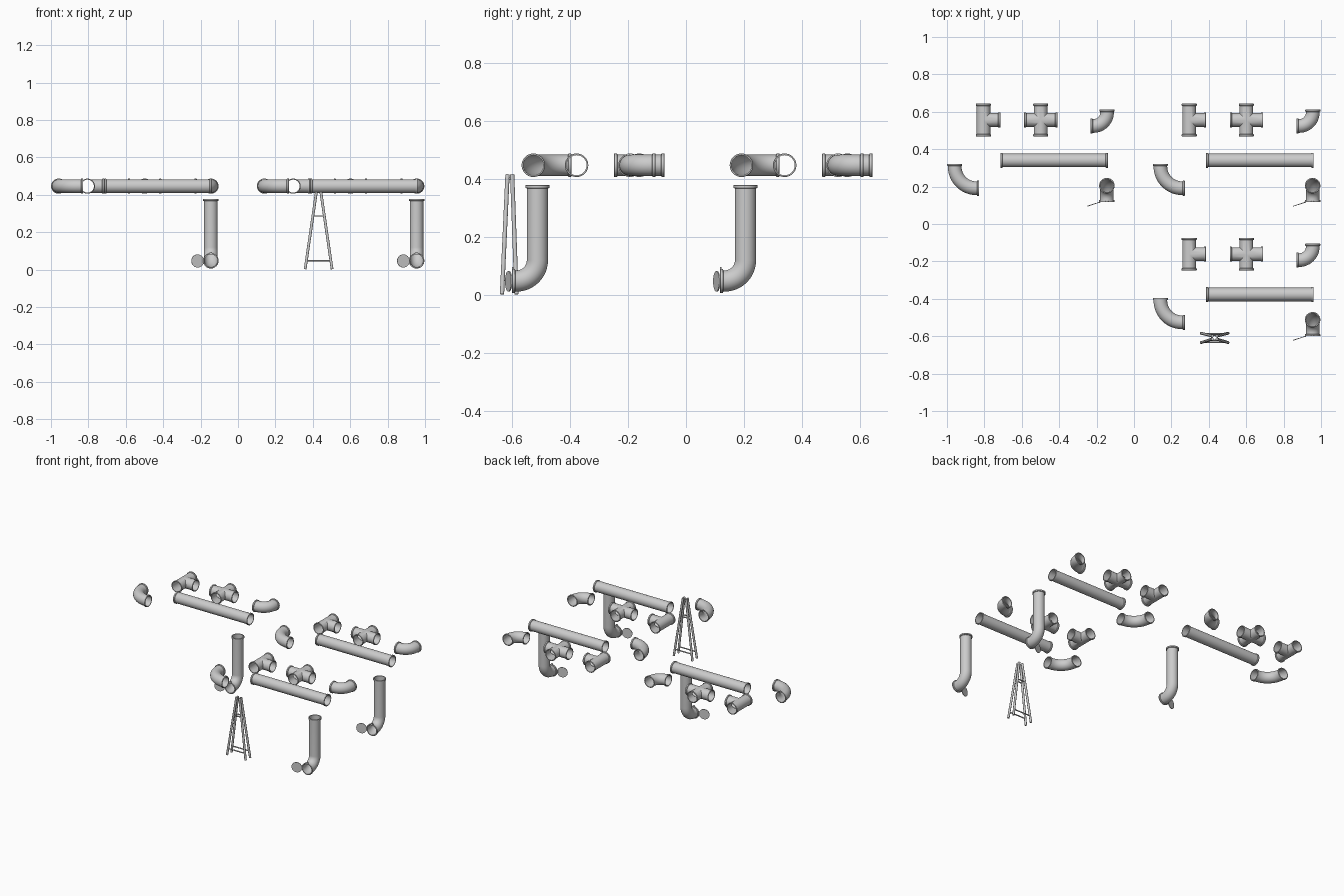
import bpy, bmesh, math
from mathutils import Vector as V, Matrix

if "Cube" in bpy.data.objects:
    bpy.data.objects.remove(bpy.data.objects["Cube"])

Z = 0.446                      # height of the overhead fittings
BODY, COLLAR, BORE, SEG = 0.0365, 0.0405, 0.0345, 32


def finish(name, bm):
    bmesh.ops.recalc_face_normals(bm, faces=bm.faces)
    me = bpy.data.meshes.new(name)
    bm.to_mesh(me)
    bm.free()
    ob = bpy.data.objects.new(name, me)
    bpy.context.collection.objects.link(ob)
    return ob


def sweep(name, stations, side, loop=False):
    """Loft circles through (point, tangent, radius); loop joins last to first."""
    bm = bmesh.new()
    side = V(side)
    rings = []
    for p, t, r in stations:
        u = side.cross(t).normalized()
        rings.append([bm.verts.new(p + r * (math.cos(a) * side + math.sin(a) * u))
                      for a in (math.tau * i / SEG for i in range(SEG))])
    for k in range(len(rings) if loop else len(rings) - 1):
        a, b = rings[k], rings[(k + 1) % len(rings)]
        for i in range(SEG):
            j = (i + 1) % SEG
            bm.faces.new((a[i], a[j], b[j], b[i]))
    if not loop:
        bm.faces.new(rings[0])
        bm.faces.new(rings[-1])
    return finish(name, bm)


def outer(path, rc=COLLAR, ends=(True, True)):
    """Outside profile of a pipe with a bevelled collar at chosen ends."""
    (p0, t0), (p1, t1) = path[0], path[-1]
    prof = ((0, rc - .0015), (.0015, rc), (.010, rc), (.012, BODY))
    s = [(p0 + t0 * d, t0, r) for d, r in prof] if ends[0] else [(p0, t0, BODY)]
    s += [(p, t, BODY) for p, t in path[1:-1]]
    s += [(p1 - t1 * d, t1, r) for d, r in reversed(prof)] if ends[1] else [(p1, t1, BODY)]
    return s


def pipe(name, path, side, rc=COLLAR):
    inner = [(p, t, BORE) for p, t in reversed(path)]
    return sweep(name, outer(path, rc) + inner, side, True)


def bend(start, d0, d1, lead, radius, tail):
    """Path: straight lead, quarter turn from d0 to d1, straight tail."""
    p, d0, d1 = V(start), V(d0), V(d1)
    path = [(p, d0)]
    q = p + d0 * lead
    for i in range(13):
        a = math.pi / 2 * i / 12
        path.append((q + radius * (math.sin(a) * d0 + (1 - math.cos(a)) * d1),
                     math.cos(a) * d0 + math.sin(a) * d1))
    path.append((path[-1][0] + d1 * tail, d1))
    return path


def fitting(name, c, arms):
    """Junction: union of collared arms, then bored out."""
    c = V(c)
    def line(d, a, b):
        return [(c + V(d) * a, V(d)), (c + V(d) * b, V(d))]
    first, rest = arms[0], arms[1:]
    ob = sweep(name, outer(line(*first)), (0, 0, 1))
    tools = []
    for d, a, b in rest:
        tools.append((sweep("arm_tool", outer(line(d, a, b), COLLAR, (a < 0, True)), (0, 0, 1)), 'UNION'))
    for d, a, b in arms:
        st = [(p, t, BORE) for p, t in line(d, a - .02 if a < 0 else a, b + .02)]
        tools.append((sweep("bore_tool", st, (0, 0, 1)), 'DIFFERENCE'))
    for t, op in tools:
        m = ob.modifiers.new(op, 'BOOLEAN')
        m.operation, m.object, m.solver = op, t, 'EXACT'
        t.hide_render = True
    dg = bpy.context.evaluated_depsgraph_get()
    me = bpy.data.meshes.new_from_object(ob.evaluated_get(dg))
    ob.modifiers.clear()
    ob.data = me
    for t, _ in tools:
        bpy.data.objects.remove(t)
    return ob


def rod(bm, a, b, r, n=12):
    a, b = V(a), V(b)
    rot = (b - a).to_track_quat('Z', 'Y').to_matrix().to_4x4()
    bmesh.ops.create_cone(bm, cap_ends=True, segments=n, radius1=r, radius2=r,
                          depth=(b - a).length, matrix=Matrix.Translation((a + b) / 2) @ rot)


X, Y, UP = (1, 0, 0), (0, 1, 0), (0, 0, 1)
parts = []

# overhead fittings
parts.append(fitting("tee_fitting", (.295, .556, Z), [(Y, -.087, .087), (X, 0, .09)]))
parts.append(fitting("cross_fitting", (.601, .556, Z), [(Y, -.087, .087), (X, -.089, .089)]))
parts.append(pipe("long_pipe", [(V((.385, .34, Z)), V(X)), (V((.96, .34, Z)), V(X))], UP))
parts.append(pipe("small_elbow", bend((.868, .524, Z), X, Y, .015, .073, .015), UP))
parts.append(pipe("large_elbow", bend((.141, .322, Z), (0, -1, 0), X, .014, .117, .014), UP))

# downpipe with outlet bend at the foot
parts.append(pipe("downpipe", bend((.955, .117, .047), Y, UP, .016, .072, .259), X, .0415))

# hinged outlet lid, swung open, with hinge and latch
bm = bmesh.new()
n = V((math.sin(math.radians(-18)), math.cos(math.radians(18)), 0))
c = V((.884, .106, .046))
rod(bm, c - n * .002, c + n * .002, .035, 32)
rod(bm, (.916, .117, .036), (.916, .117, .058), .004)
rod(bm, (.955, .117, .087), (.955, .123, .087), .008)
parts.append(finish("outlet_lid", bm))

# stepladder: two leg pairs with rungs
bm = bmesh.new()
for yb, yt in ((-.634, -.615), (-.584, -.599)):
    legs = [(V((.431 + s * .072, yb, .002)), V((.431 + s * .012, yt, .414))) for s in (-1, 1)]
    for a, b in legs:
        rod(bm, a, b, .0075)
    for f in (.11, .69):
        rod(bm, legs[0][0].lerp(legs[0][1], f), legs[1][0].lerp(legs[1][1], f), .004)
for s in (-1, 1):
    rod(bm, (.431 + s * .014, -.615, .40), (.431 + s * .014, -.599, .40), .004)
ladder = finish("stepladder", bm)

# smooth shading
bpy.ops.object.select_all(action='DESELECT')
for o in parts + [ladder]:
    o.select_set(True)
bpy.context.view_layer.objects.active = ladder
bpy.ops.object.shade_smooth_by_angle(angle=math.radians(35))

# repeat the pipe set in the two other bays
for tag, off in (("left", (-1.10, 0, 0)), ("front", (0, -.717, 0))):
    for o in parts:
        d = o.copy()
        d.name = tag + "_" + o.name
        d.location = V(off)
        bpy.context.collection.objects.link(d)
